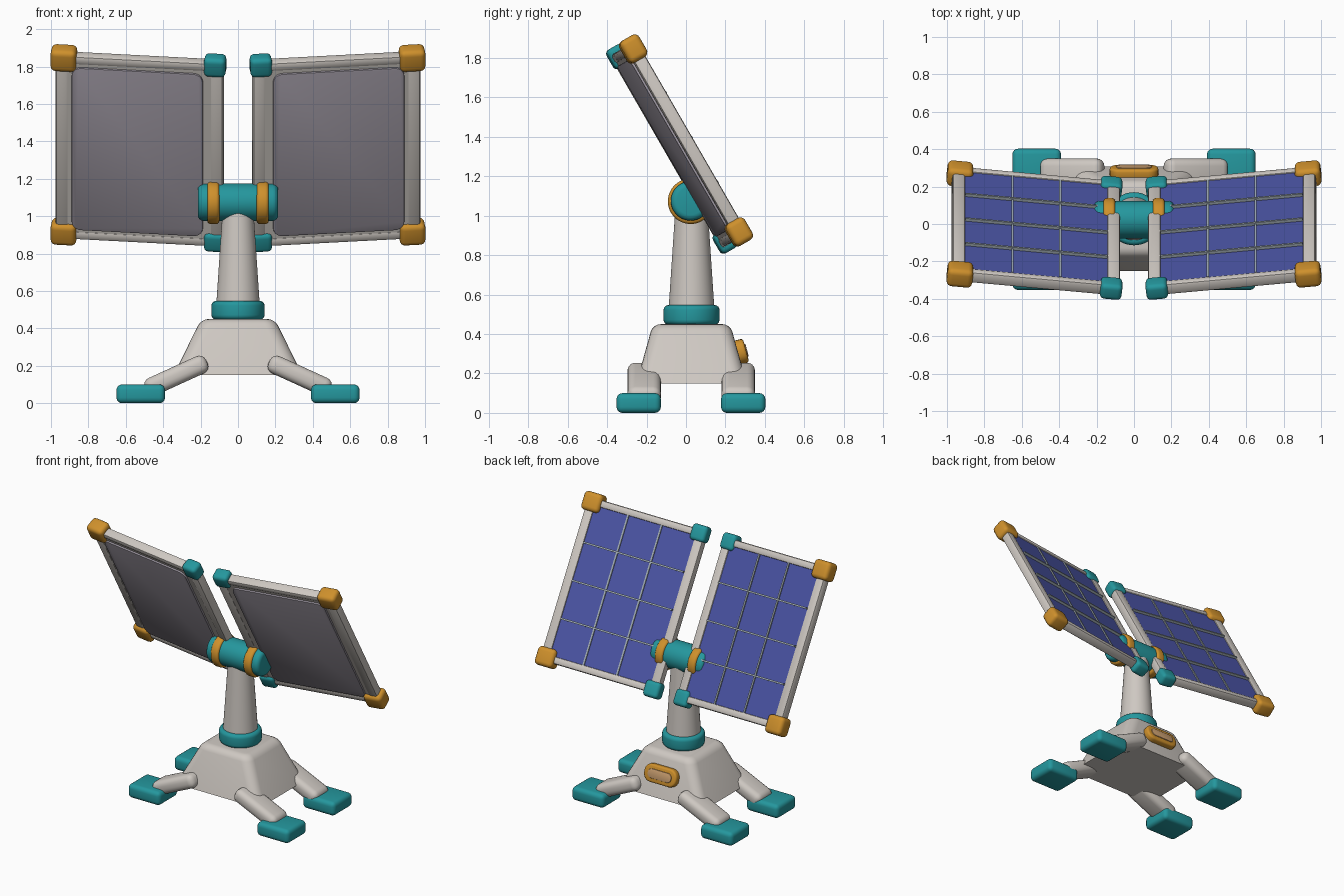
import bpy, bmesh, math
from mathutils import Matrix, Vector

old = bpy.data.objects.get("Cube")
if old:
    bpy.data.objects.remove(old, do_unlink=True)


def material(name, r, g, b):
    m = bpy.data.materials.new(name)
    m.use_nodes = True
    m.diffuse_color = (r, g, b, 1)
    bsdf = m.node_tree.nodes["Principled BSDF"]
    bsdf.inputs["Base Color"].default_value = (r, g, b, 1)
    bsdf.inputs["Roughness"].default_value = 0.6
    return m


SHELL = material("warm_white", 0.62, 0.58, 0.54)
TEAL = material("teal", 0.018, 0.31, 0.34)
AMBER = material("amber", 0.62, 0.28, 0.025)
CELL = material("cell_blue", 0.07, 0.09, 0.38)
WIRE = material("wire_grey", 0.36, 0.42, 0.46)
BACK = material("backing_grey", 0.34, 0.31, 0.36)
TAN = material("tan", 0.58, 0.34, 0.16)


def finish(name, bm, mat, matrix):
    mesh = bpy.data.meshes.new(name)
    bmesh.ops.recalc_face_normals(bm, faces=bm.faces)
    bm.to_mesh(mesh)
    bm.free()
    mesh.materials.append(mat)
    ob = bpy.data.objects.new(name, mesh)
    bpy.context.collection.objects.link(ob)
    ob.matrix_world = matrix
    bpy.ops.object.select_all(action="DESELECT")
    ob.select_set(True)
    bpy.context.view_layer.objects.active = ob
    bpy.ops.object.shade_smooth_by_angle(angle=math.radians(35))
    return ob


def block(name, size, mat, matrix, bevel=0.0, seg=3, corner=0.0, taper=(1, 1), rims=(1, -1)):
    """Box with optional rounded upright corners, tapered top and softened rims."""
    bm = bmesh.new()
    bmesh.ops.create_cube(bm, size=1)
    for v in bm.verts:
        v.co = Vector(a * b for a, b in zip(v.co, size))
        if v.co.z > 0:
            v.co.x *= taper[0]
            v.co.y *= taper[1]
    if corner:
        upright = [e for e in bm.edges if e.verts[0].co.z * e.verts[1].co.z < 0]
        bmesh.ops.bevel(bm, geom=upright, offset=corner, segments=5, profile=0.5, affect="EDGES")
        top = size[2] / 2 - 1e-5
        edges = [e for e in bm.edges
                 if any(all(v.co.z * s > top for v in e.verts) for s in rims)]
    else:
        edges = bm.edges[:]
    if bevel:
        bmesh.ops.bevel(bm, geom=edges, offset=bevel, segments=seg, profile=0.5, affect="EDGES")
    return finish(name, bm, mat, matrix)


def drum(name, r1, r2, depth, mat, matrix, bevel=0.0):
    """Cylinder or cone frustum with softened rims."""
    bm = bmesh.new()
    bmesh.ops.create_cone(bm, cap_ends=True, segments=48, radius1=r1, radius2=r2, depth=depth)
    if bevel:
        rim = [e for e in bm.edges if e.verts[0].co.z * e.verts[1].co.z > 0]
        bmesh.ops.bevel(bm, geom=rim, offset=bevel, segments=4, profile=0.5, affect="EDGES")
    return finish(name, bm, mat, matrix)


def at(x, y, z):
    return Matrix.Translation((x, y, z))


def turn(deg, axis):
    return Matrix.Rotation(math.radians(deg), 4, axis)


# Base and mast
CY = 0.028
block("base_body", (0.69, 0.56, 0.30), SHELL, at(0, CY, 0.30), bevel=0.04, seg=4,
      corner=0.06, taper=(0.57, 0.70), rims=(1,))
drum("mast", 0.122, 0.082, 0.60, SHELL, at(0, CY, 0.74))
drum("mast_collar", 0.142, 0.142, 0.10, TEAL, at(0, CY, 0.497), 0.025)

# Badge on the sloping back of the base
badge = at(0, 0.278, 0.31) @ turn(-90 + 15, "X")
block("badge_rim", (0.26, 0.125, 0.055), AMBER, badge, bevel=0.014, corner=0.055)
block("badge_plate", (0.19, 0.065, 0.066), TAN, badge, bevel=0.004, seg=2, corner=0.03)

# Hinge drum and its rings
sideways = turn(90, "Y")
drum("hinge_drum", 0.1, 0.1, 0.43, TEAL, at(0, CY - 0.005, 1.075) @ sideways, 0.03)

for side, label in ((1, "left"), (-1, "right")):
    drum(label + "_hinge_ring", 0.115, 0.115, 0.065, AMBER,
         at(side * 0.132, CY - 0.005, 1.073) @ sideways, 0.018)

    # Legs and feet
    for end, leg_y, foot_y in (("front", -0.212, -0.24), ("back", 0.265, 0.29)):
        block(f"{end}_{label}_leg", (0.36, 0.17, 0.10), SHELL,
              at(side * 0.33, leg_y, 0.147) @ turn(side * 24.5, "Y"), bevel=0.04, seg=4)
        block(f"{end}_{label}_foot", (0.26, 0.225, 0.10), TEAL,
              at(side * 0.52, foot_y, 0.05), bevel=0.03, seg=4)

    # Panel frame of reference: across, up the slope, and out of the back
    normal = Vector((0, math.cos(math.radians(30)), math.sin(math.radians(30))))
    yaw = math.radians(6)
    across = Vector((math.cos(yaw), 0, 0)) + normal * side * math.sin(yaw)
    up = Vector((0, -normal.z, normal.y))
    rear = across.cross(up)
    panel = Matrix((across, up, rear)).transposed().to_4x4()
    panel.translation = (side * 0.525, -0.037, 1.36)

    def part(name, size, mat, u, v, out, **kw):
        block(f"{label}_{name}", size, mat, panel @ at(side * u, v, -out), **kw)

    # Frame rails
    for word, s in (("outer", 1), ("inner", -1)):
        part(word + "_rail", (0.068, 1.12, 0.066), SHELL, s * 0.416, 0, 0, bevel=0.014, seg=2)
    for word, s in (("upper", 1), ("lower", -1)):
        part(word + "_rail", (0.84, 0.05, 0.066), SHELL, 0, s * 0.54, 0, bevel=0.014, seg=2)

    # Backing, rear cover and cell sheet
    part("backing", (0.84, 1.08, 0.04), SHELL, 0, 0, -0.008)
    part("rear_cover", (0.705, 1.0, 0.016), BACK, 0.01, 0, -0.032, bevel=0.004, seg=2, corner=0.05)
    part("cell_sheet", (0.79, 1.05, 0.02), CELL, 0, 0, 0.014)

    # Wires between the cells
    for i in (-1, 1):
        part(f"upright_wire_{i + 2}", (0.012, 1.04, 0.012), WIRE, i * 0.128, 0, 0.026)
    for i in (-1, 0, 1):
        part(f"cross_wire_{i + 2}", (0.765, 0.012, 0.02), WIRE, 0, i * 0.263, 0.031)

    # Corner caps
    for word, s in (("upper", 1), ("lower", -1)):
        part(word + "_outer_cap", (0.138, 0.128, 0.108), AMBER, 0.408, s * 0.536, 0,
             bevel=0.028, seg=4)
        part(word + "_inner_cap", (0.116, 0.112, 0.092), TEAL, -0.405, s * 0.54, 0,
             bevel=0.025, seg=4)
